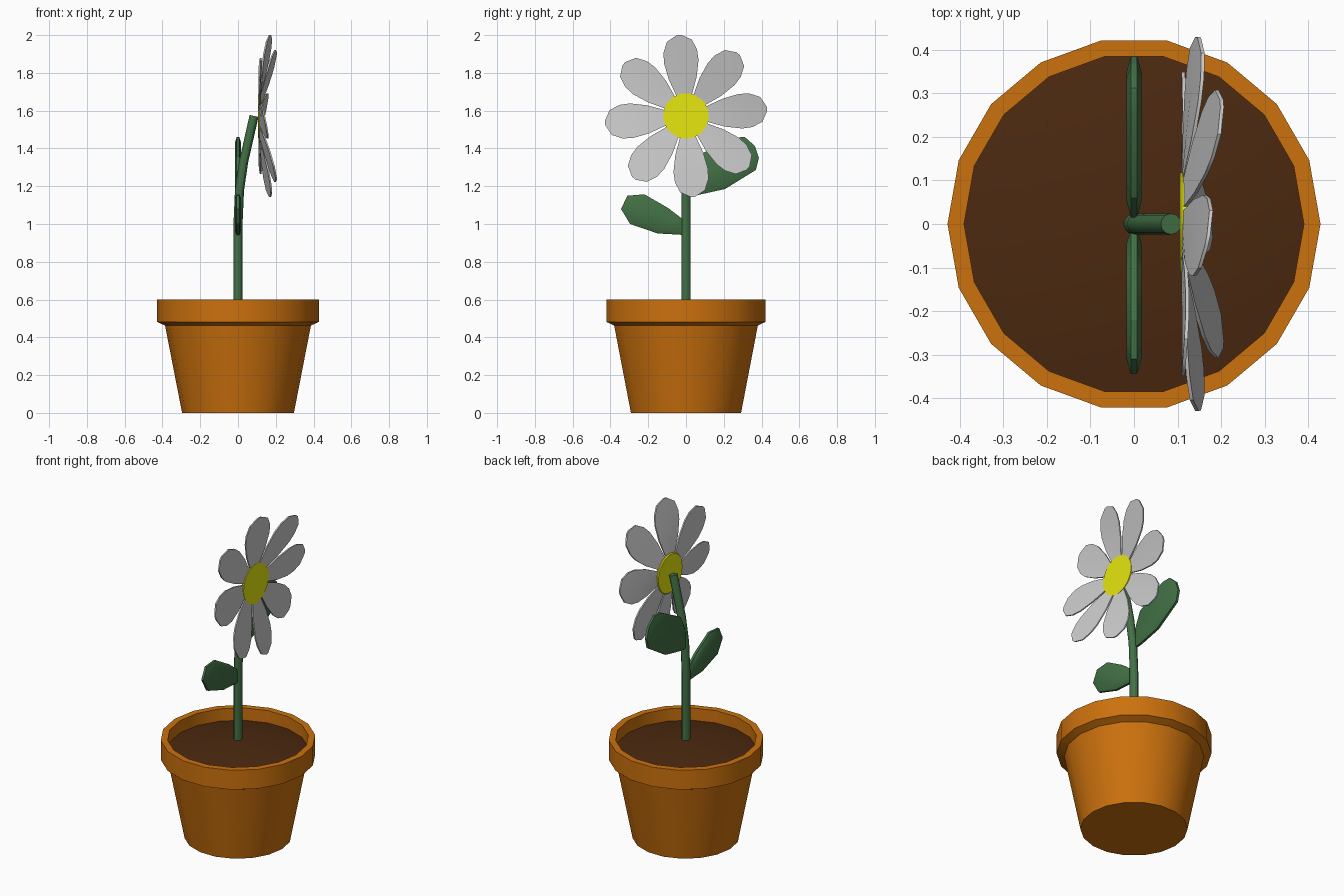
import bpy, bmesh
from math import sin, cos, pi, radians, atan2, hypot
from mathutils import Vector

if "Cube" in bpy.data.objects:
    bpy.data.objects.remove(bpy.data.objects["Cube"])


def mat(name, rgb):
    m = bpy.data.materials.new(name)
    m.diffuse_color = (*rgb, 1)
    m.use_nodes = True
    m.node_tree.nodes["Principled BSDF"].inputs["Base Color"].default_value = m.diffuse_color
    return m


TERRACOTTA = mat("terracotta", (0.60, 0.165, 0.004))
EARTH = mat("earth", (0.071, 0.022, 0.005))
GREEN = mat("green", (0.055, 0.165, 0.060))
YELLOW = mat("yellow", (0.80, 0.80, 0.005))


def make(name, bm, material=None, angle=30):
    bmesh.ops.recalc_face_normals(bm, faces=bm.faces)
    me = bpy.data.meshes.new(name)
    bm.to_mesh(me)
    bm.free()
    ob = bpy.data.objects.new(name, me)
    bpy.context.collection.objects.link(ob)
    if material:
        me.materials.append(material)
    bpy.ops.object.select_all(action='DESELECT')
    bpy.context.view_layer.objects.active = ob
    ob.select_set(True)
    bpy.ops.object.shade_smooth_by_angle(angle=radians(angle))
    return ob


def loft(rings, cap_start=True, cap_end=True):
    """Skin a list of equally sized closed rings of points."""
    bm = bmesh.new()
    vs = [[bm.verts.new(p) for p in ring] for ring in rings]
    n = len(rings[0])
    for a, b in zip(vs, vs[1:]):
        for i in range(n):
            j = (i + 1) % n
            bm.faces.new((a[i], a[j], b[j], b[i]))
    if cap_start:
        bm.faces.new(vs[0])
    if cap_end:
        bm.faces.new(vs[-1])
    return bm


def circle(r, z, n=18):
    return [(r * cos(2 * pi * i / n), r * sin(2 * pi * i / n), z) for i in range(n)]


# Pot: tapered body, thick rim, inner wall down to the soil
profile = [(0.296, 0), (0.386, 0.462), (0.428, 0.482), (0.428, 0.6),
           (0.39, 0.6), (0.39, 0.523)]
make("pot", loft([circle(r, z) for r, z in profile], cap_end=False), TERRACOTTA)

# Soil: shallow mound
bm = bmesh.new()
edge = [bm.verts.new(p) for p in circle(0.39, 0.525)]
top = bm.verts.new((0, 0, 0.597))
for i in range(18):
    bm.faces.new((edge[i], edge[(i + 1) % 18], top))
make("soil", bm, EARTH)

# Stem: tube leaning toward +x at the top
path = [Vector((x, 0, z)) for x, z in
        [(0, 0.59), (0, 1.0), (0.008, 1.18), (0.03, 1.33), (0.085, 1.572)]]
rings = []
for i, p in enumerate(path):
    t = (path[min(i + 1, len(path) - 1)] - path[max(i - 1, 0)]).normalized()
    side = Vector((0, 1, 0))
    other = side.cross(t)
    rings.append([p + 0.024 * (cos(2 * pi * k / 12) * other + sin(2 * pi * k / 12) * side)
                  for k in range(12)])
make("stem", loft(rings), GREEN)

# Leaves: flat outlines (y, z) with softened edges
leaves = {
    "lower_leaf": [(-0.01, 0.942), (-0.15, 0.95), (-0.296, 1.0), (-0.344, 1.08),
                   (-0.31, 1.15), (-0.22, 1.157), (-0.095, 1.085), (-0.01, 1.02)],
    "upper_leaf": [(0.015, 1.15), (0.06, 1.153), (0.206, 1.185), (0.37, 1.286),
                   (0.386, 1.35), (0.365, 1.413), (0.312, 1.46), (0.25, 1.458),
                   (0.06, 1.36), (0.015, 1.26)],
}
for name, pts in leaves.items():
    c = (sum(p[0] for p in pts) / len(pts), sum(p[1] for p in pts) / len(pts))

    def ring(x, s):
        return [(x, c[0] + s * (y - c[0]), c[1] + s * (z - c[1])) for y, z in pts]
    make(name, loft([ring(-0.017, 0.8), ring(-0.007, 1), ring(0.007, 1),
                     ring(0.017, 0.8)]), GREEN)

# Flower centre: thin disc facing +x
ZC = 1.572


def disc(x, r, n=32):
    return [(x, r * cos(2 * pi * i / n), ZC + r * sin(2 * pi * i / n)) for i in range(n)]


make("flower_centre", loft([disc(0.105, 0.115), disc(0.11, 0.12), disc(0.122, 0.12)]), YELLOW)

# Petals: eight blades, cupped unevenly toward +x
outline = [(0.11, 0.041), (0.2, 0.074), (0.29, 0.092), (0.345, 0.089), (0.40, 0.066),
           (0.43, 0.012)]


def petal_point(a, r, w, dx):
    y = r * cos(a) - w * sin(a)
    z = r * sin(a) + w * cos(a)
    d, th = hypot(y, z), atan2(z, y)
    lift = max(0, d - 0.1) / 0.33 * (0.045 + 0.045 * cos(2 * (th - radians(57))))
    return (0.113 + lift + dx, y, ZC + z)


for k in range(8):
    a = radians(5 + 45 * k)
    # each cross-section is a thin rectangle split along the petal's centre line
    section = [(-1, -1), (0, -1), (1, -1), (1, 1), (0, 1), (-1, 1)]
    rings = [[petal_point(a, r, s * w, 0.004 * f) for s, f in section] for r, w in outline]
    make(f"petal_{k + 1}", loft(rings))
